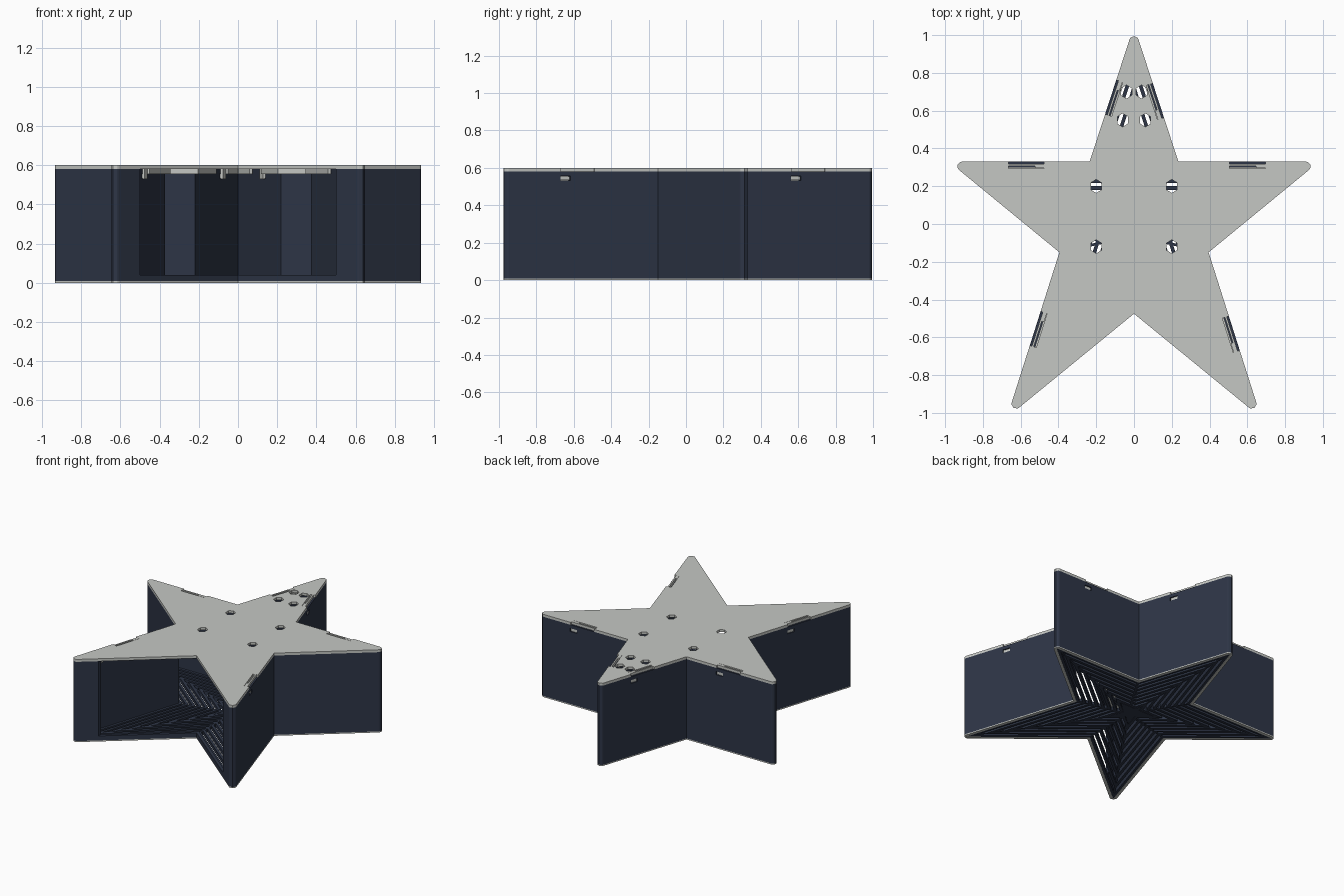
import bpy, bmesh, math
from mathutils import Vector, Matrix

cube = bpy.data.objects.get("Cube")
if cube:
    bpy.data.objects.remove(cube, do_unlink=True)


def material(name, rgb):
    m = bpy.data.materials.new(name)
    m.use_nodes = True
    m.diffuse_color = (*rgb, 1)
    m.node_tree.nodes["Principled BSDF"].inputs["Base Color"].default_value = (*rgb, 1)
    return m


NAVY = material("navy blue", (0.027, 0.036, 0.062))
GREY = material("light grey", (0.56, 0.575, 0.55))

# Star corners, clockwise from the back tip, alternating tip and notch
half = [(0.235, 0.33), (0.98, 0.33), (0.395, -0.15), (0.673, -1.025)]
STAR = [Vector(p) for p in [(0, 1.05)] + half + [(0, -0.475)] + [(-x, y) for x, y in reversed(half)]]


def edge_axes(i):
    along = (STAR[(i + 1) % 10] - STAR[i % 10]).normalized()
    return along, Vector((along.y, -along.x))


def outline(inset, radius):
    """Star inset by a distance, with rounded tips."""
    pts = []
    for i, p in enumerate(STAR):
        (d1, n1), (d2, n2) = edge_axes(i - 1), edge_axes(i)
        p = p + (n1 + n2) * inset / (1 + n1.dot(n2))
        if i % 2:
            pts.append(p)
            continue
        angle = (-d1).angle(d2) / 2
        centre = p + (d2 - d1).normalized() * radius / math.sin(angle)
        for k in range(7):
            pts.append(centre + (-n1).lerp(-n2, k / 6).normalized() * radius)
    return pts


def finish(name, bm, mat):
    bmesh.ops.recalc_face_normals(bm, faces=bm.faces)
    mesh = bpy.data.meshes.new(name)
    bm.to_mesh(mesh)
    bm.free()
    mesh.materials.append(mat)
    ob = bpy.data.objects.new(name, mesh)
    bpy.context.collection.objects.link(ob)
    return ob


def prism(name, pts, z0, z1, mat=NAVY):
    bm = bmesh.new()
    face = bm.faces.new([bm.verts.new((p[0], p[1], z0)) for p in pts])
    new = bmesh.ops.extrude_face_region(bm, geom=[face])["geom"]
    bmesh.ops.translate(bm, vec=(0, 0, z1 - z0), verts=[v for v in new if isinstance(v, bmesh.types.BMVert)])
    return finish(name, bm, mat)


def ring(name, inset, width, z0, z1, mat=NAVY, radius=0.003):
    bm = bmesh.new()
    outer, inner = outline(inset, radius), outline(inset + width, 0.003)
    loops = [[bm.verts.new((*p, z)) for p in pts]
             for pts, z in ((outer, z0), (outer, z1), (inner, z1), (inner, z0))]
    n = len(outer)
    for a, b in zip(loops, loops[1:] + loops[:1]):
        for i in range(n):
            bm.faces.new((a[i], a[(i + 1) % n], b[(i + 1) % n], b[i]))
    return finish(name, bm, mat)


def edge_box(name, edge, t, shift, length, depth0, depth1, z0, z1, mat=NAVY):
    """Box lying along a star edge, between two depths inward from it."""
    along, inward = edge_axes(edge)
    mid = STAR[edge].lerp(STAR[(edge + 1) % 10], t) + along * shift
    pts = [mid + along * s * length / 2 + inward * d
           for s, d in ((-1, depth0), (1, depth0), (1, depth1), (-1, depth1))]
    return prism(name, pts, z0, z1, mat)


def cut(ob, cutters):
    for c in cutters:
        mod = ob.modifiers.new("cut", "BOOLEAN")
        mod.operation, mod.solver, mod.object = "DIFFERENCE", "EXACT", c
    bpy.context.view_layer.update()
    result = bpy.data.meshes.new_from_object(ob.evaluated_get(bpy.context.evaluated_depsgraph_get()))
    ob.modifiers.clear()
    ob.data = result


# Main parts
walls = ring("walls", 0, 0.02, 0.008, 0.582, radius=0.025)
ring("base_edge", 0, 0.02, 0, 0.008, GREY, 0.025)
lid = prism("lid", outline(0, 0.025), 0.582, 0.6, GREY)
lip = ring("lid_lip", 0.028, 0.016, 0.555, 0.583, GREY)

# Openings: front doorway, clip slots, clip windows, lid holes
door = prism("door_cutter", [(-0.5, -1.2), (0.5, -1.2), (0.5, -0.78), (0, -0.38), (-0.5, -0.78)], 0.04, 0.581)
CLIPS = [(0, 0.55), (1, 0.49), (3, 0.49), (6, 0.54), (8, 0.55), (9, 0.475)]
slots = [edge_box("slot_cutter", e, t, 0, 0.19, -0.02, 0.036, 0.5, 0.7) for e, t in CLIPS]
gaps = [edge_box("gap_cutter", e, t, 0, 0.19, -0.02, 0.06, 0.5, 0.581) for e, t in CLIPS]
windows = [edge_box("window_cutter", e, t, 0.07, 0.056, -0.02, 0.03, 0.533, 0.557) for e, t in CLIPS]
holes = []
for x, y in ((0.04, 0.7), (0.06, 0.55), (0.2, 0.2), (0.2, -0.12)):
    for s in (-1, 1):
        hexagon = [(s * x + 0.033 * math.sin(k * math.pi / 3), y + 0.036 * math.cos(k * math.pi / 3))
                   for k in range(6)]
        holes.append(prism("hole_cutter", hexagon, 0.5, 0.7))
cut(walls, [door] + windows)
cut(lid, slots + holes)
cut(lip, [door] + gaps)
for c in [door] + slots + gaps + windows + holes:
    bpy.data.objects.remove(c, do_unlink=True)

# Snap clips inside the slots
for e, t in CLIPS:
    edge_box("clip_bar", e, t, 0, 0.19, 0.012, 0.022, 0.582, 0.6, GREY)
    edge_box("clip_leg", e, t, 0.07, 0.05, 0.022, 0.034, 0.53, 0.6, GREY)
    edge_box("clip_hook", e, t, 0.07, 0.05, 0.006, 0.024, 0.535, 0.555, GREY)

# Slatted floor: nested stars joined by ribs
for k in range(8):
    ring(f"floor_star_{k + 1}", 0.019 + 0.037 * k, 0.019, 0.002, 0.03)
prism("floor_centre", outline(0.3, 0.002), 0.002, 0.03)
centre = Vector((0, -0.06))
for i, p in enumerate(STAR):
    d = (p - centre).normalized()
    side = Vector((d.y, -d.x)) * 0.007
    end = p - d * (0.015 if i % 2 else 0.09)
    prism(f"floor_rib_{i + 1}", [centre - side, centre + side, end + side, end - side], 0.006, 0.028)
